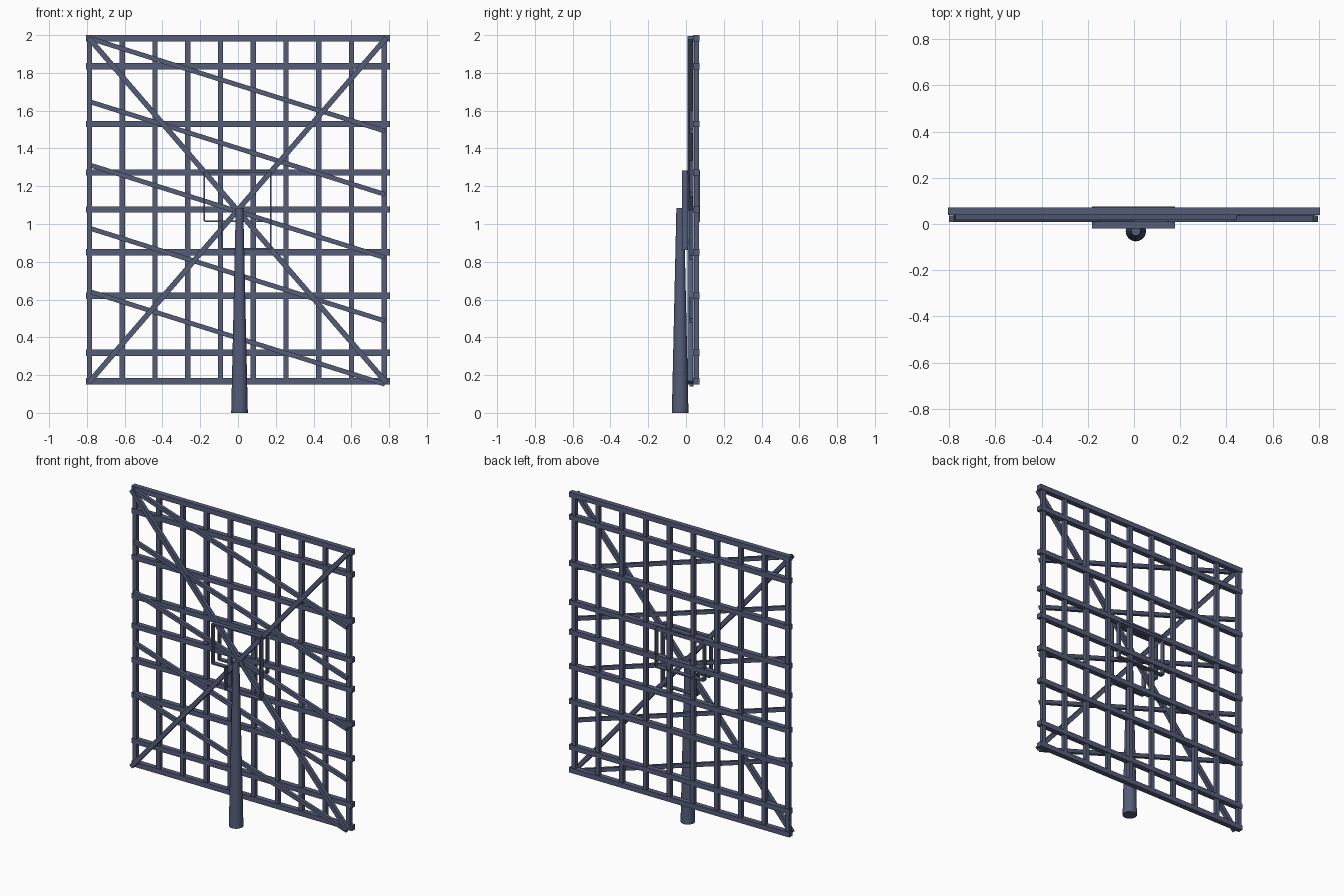
import bpy
import math
from mathutils import Vector

if "Cube" in bpy.data.objects:
    bpy.data.objects.remove(bpy.data.objects["Cube"], do_unlink=True)

steel = bpy.data.materials.new("blue grey steel")
steel.use_nodes = True
COLOUR = (0.09, 0.11, 0.19, 1)
steel.diffuse_color = COLOUR
steel.node_tree.nodes["Principled BSDF"].inputs["Base Color"].default_value = COLOUR


def bar(name, start, end, width, y_front, y_back):
    """Square bar between two (x, z) points, filling a depth range in y."""
    a, b = Vector(start), Vector(end)
    mid, run = (a + b) / 2, b - a
    bpy.ops.mesh.primitive_cube_add(size=1, location=(mid.x, (y_front + y_back) / 2, mid.y))
    obj = bpy.context.object
    obj.name = name
    obj.scale = (run.length, y_back - y_front, width)
    obj.rotation_euler.y = -math.atan2(run.y, run.x)
    obj.data.materials.append(steel)
    return obj


def outline(name, points, y_front, y_back):
    """Closed loop of thin strips."""
    for i, p in enumerate(points):
        bar(f"{name}_{i + 1}", p, points[(i + 1) % len(points)], 0.009, y_front, y_back)


# Horizontal rails
for i, z in enumerate((0.167, 0.318, 0.62, 0.85, 1.077, 1.273, 1.53, 1.835, 1.984)):
    bar(f"horizontal_rail_{i + 1}", (-0.805, z), (0.805, z), 0.033, 0.038, 0.072)

# Upright rails, slightly thinner and in the same plane
for i in range(10):
    x = -0.786 + i * 0.1733
    bar(f"upright_rail_{i + 1}", (x, 0.16), (x, 1.99), 0.028, 0.042, 0.068)

# Corner to corner braces
bar("rising_brace", (-0.79, 0.16), (0.785, 1.985), 0.028, 0.009, 0.036)
bar("falling_brace", (-0.79, 1.985), (0.785, 0.16), 0.028, 0.009, 0.036)

# Sloping struts
for i in range(5):
    z = 0.64 + i * 0.335
    bar(f"sloping_strut_{i + 1}", (-0.777, z), (0.777, z - 0.488), 0.025, 0.018, 0.04)

# Thin mounting frames around the centre
outline("front_mount", [(-0.178, 1.278), (0.173, 1.278), (0.173, 0.868),
                        (-0.083, 0.868), (-0.083, 1.015), (-0.178, 1.015)], -0.02, 0.01)
outline("back_mount", [(-0.178, 1.278), (0.173, 1.278),
                       (0.173, 1.015), (-0.178, 1.015)], 0.045, 0.075)

# Tapered support pole
bpy.ops.mesh.primitive_cone_add(vertices=24, radius1=0.044, radius2=0.02, depth=1.085,
                                location=(0.008, -0.031, 0.5425))
pole = bpy.context.object
pole.name = "support_pole"
pole.data.materials.append(steel)
bpy.ops.object.shade_smooth_by_angle()
